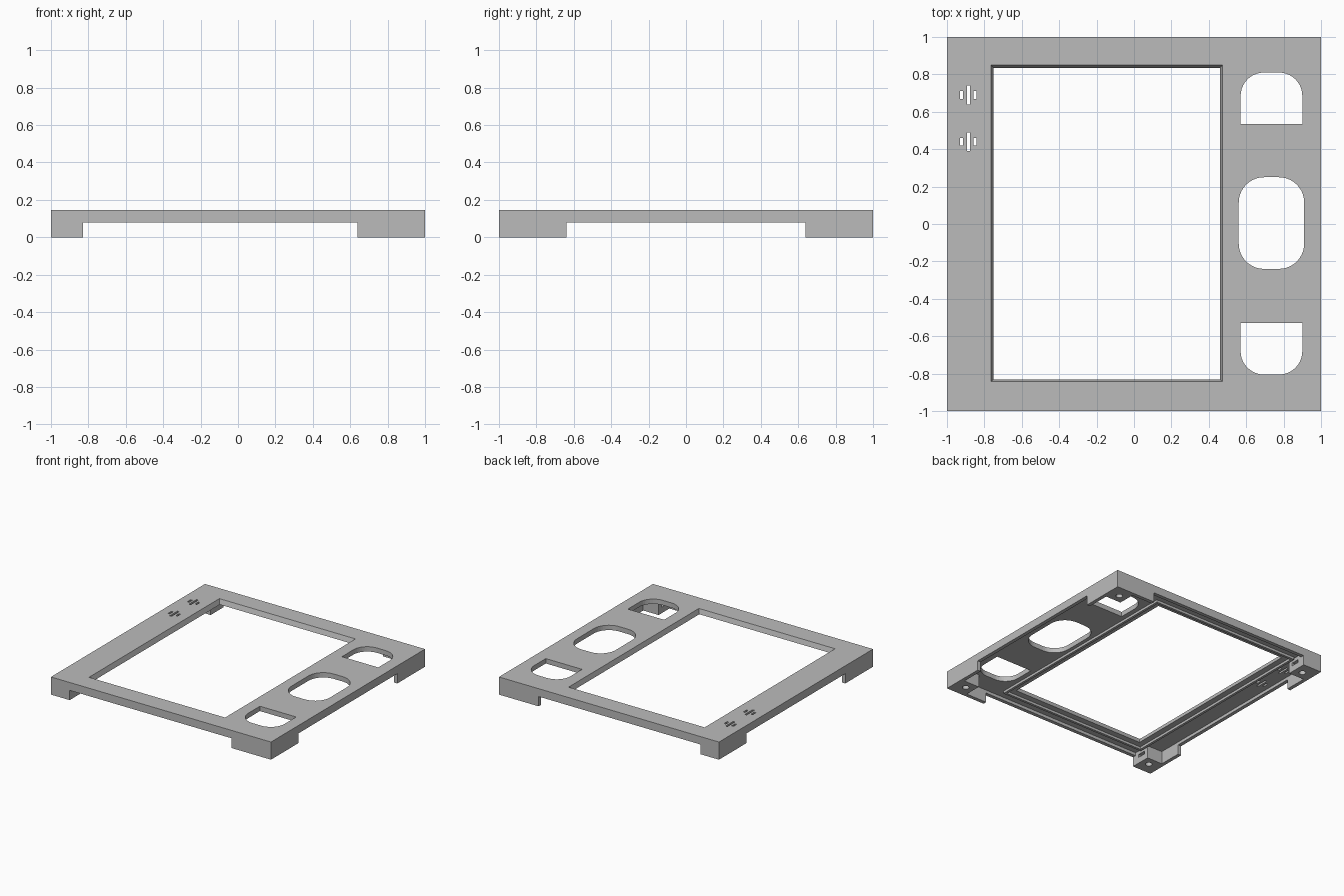
import bpy, bmesh, math

cube = bpy.data.objects.get("Cube")
if cube:
    bpy.data.objects.remove(cube, do_unlink=True)

TOP = 0.145      # upper surface
CEILING = 0.105  # underside of the panel
SKIRT = 0.08     # lower edge of the side walls between the legs
INNER = 0.97     # inside face of the side walls
POST = 0.83      # inside face of the corner posts

grey = bpy.data.materials.new("plain grey")
grey.use_nodes = True
grey.diffuse_color = (0.5, 0.5, 0.5, 1)
grey.node_tree.nodes["Principled BSDF"].inputs["Base Color"].default_value = (0.5, 0.5, 0.5, 1)


def prism(name, low, z0, z1, high=None):
    """Solid between a lower outline and an upper outline."""
    bm = bmesh.new()
    a = [bm.verts.new((x, y, z0)) for x, y in low]
    b = [bm.verts.new((x, y, z1)) for x, y in (high or low)]
    bm.faces.new(a[::-1])
    bm.faces.new(b)
    for i in range(len(a)):
        j = (i + 1) % len(a)
        bm.faces.new((a[i], a[j], b[j], b[i]))
    bmesh.ops.recalc_face_normals(bm, faces=bm.faces)
    mesh = bpy.data.meshes.new(name)
    bm.to_mesh(mesh)
    bm.free()
    mesh.materials.append(grey)
    obj = bpy.data.objects.new(name, mesh)
    bpy.context.collection.objects.link(obj)
    return obj


def rect(x0, x1, y0, y1):
    return [(x0, y0), (x1, y0), (x1, y1), (x0, y1)]


def rounded(x0, x1, y0, y1, low_r, high_r, steps=10):
    """Rectangle with separate radii for its lower and upper corners."""
    pts = []
    corners = [(x0, y0, 1, 1, low_r), (x1, y0, -1, 1, low_r),
               (x1, y1, -1, -1, high_r), (x0, y1, 1, -1, high_r)]
    for k, (x, y, sx, sy, r) in enumerate(corners):
        if r == 0:
            pts.append((x, y))
            continue
        for i in range(steps + 1):
            t = math.pi + (k + i / steps) * math.pi / 2
            pts.append((x + sx * r + r * math.cos(t), y + sy * r + r * math.sin(t)))
    return pts


def circle(x, y, r, n=24):
    return [(x + r * math.cos(i * math.tau / n), y + r * math.sin(i * math.tau / n))
            for i in range(n)]


def cut(target, *args):
    """Subtract a prism from the target and remove the cutter."""
    cutter = prism("cutter", *args)
    cutter.hide_render = True
    mod = target.modifiers.new("cut", 'BOOLEAN')
    mod.operation = 'DIFFERENCE'
    mod.solver = 'EXACT'
    mod.object = cutter
    graph = bpy.context.evaluated_depsgraph_get()
    graph.update()
    result = bpy.data.meshes.new_from_object(target.evaluated_get(graph))
    target.modifiers.clear()
    target.data = result
    bpy.data.objects.remove(cutter, do_unlink=True)


# Panel block, hollowed from below leaving side walls and corner posts
panel = prism("panel", rect(-1, 1, -1, 1), 0, TOP)
i, p = INNER, POST
cavity = [(-p, -i), (p, -i), (p, -p), (i, -p), (i, p), (p, p),
          (p, i), (-p, i), (-p, p), (-i, p), (-i, -p), (-p, -p)]
cut(panel, cavity, -0.1, CEILING)

# Gaps between the legs
cut(panel, rect(-POST, 0.64, -1.1, 1.1), -0.1, SKIRT)
cut(panel, rect(-1.1, 1.1, -0.64, 0.64), -0.1, SKIRT)

# Screen window with sloping sides
cut(panel, rect(-0.75, 0.46, -0.83, 0.835), CEILING - 0.001, TOP + 0.001,
    rect(-0.765, 0.473, -0.843, 0.85))

# Openings in the control strip
cut(panel, rounded(0.56, 0.91, -0.24, 0.25, 0.135, 0.135), 0.09, 0.2)
cut(panel, rounded(0.57, 0.9, 0.535, 0.81, 0, 0.125), 0.09, 0.2)
cut(panel, rounded(0.57, 0.9, -0.805, -0.53, 0.125, 0), 0.09, 0.2)

# Vent slots
for y in (0.69, 0.44):
    for dx, half in ((-0.035, 0.021), (0, 0.05), (0.035, 0.021)):
        x = -0.886 + dx
        cut(panel, rect(x - 0.008, x + 0.008, y - half, y + half), 0.09, 0.2)

# Screw holes and nut slots in the corner posts
for sx in (-1, 1):
    for sy in (-1, 1):
        cut(panel, circle(sx * 0.9, sy * 0.9, 0.026), -0.1, 0.09)
        xs = sorted((sx * 0.8, sx * 0.93))
        ys = sorted((sy * 0.865, sy * 0.935))
        cut(panel, rect(*xs, *ys), 0.05, 0.075)

# Low retaining rib around the window, on the underside
rib = prism("screen_rib", rect(-0.82, 0.53, -0.9, 0.9), 0.085, CEILING)
cut(rib, rect(-0.8, 0.51, -0.88, 0.88), 0, 0.2)
